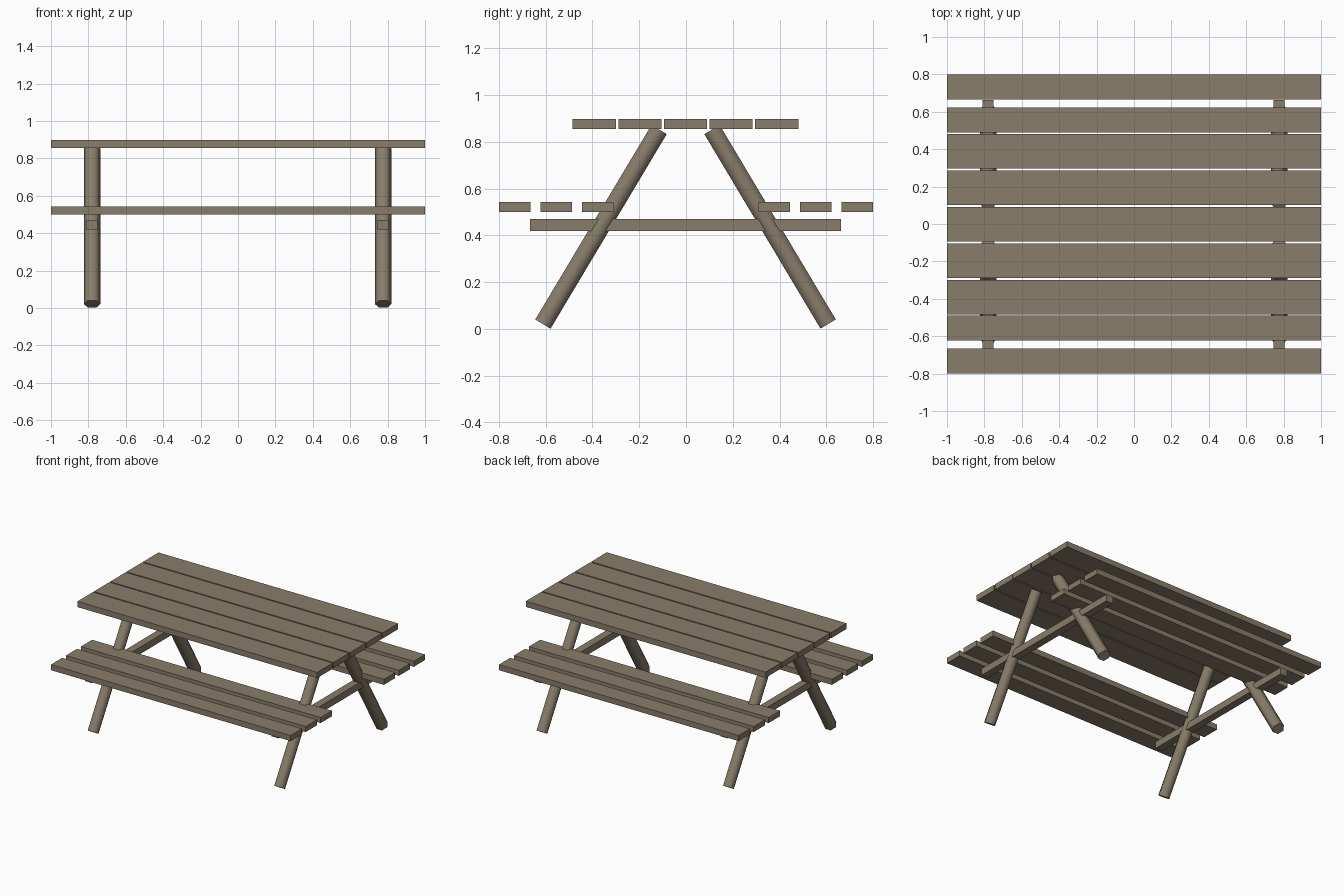
import bpy, math
from mathutils import Vector

if "Cube" in bpy.data.objects:
    bpy.data.objects.remove(bpy.data.objects["Cube"])

wood = bpy.data.materials.new("wood")
wood.diffuse_color = (0.25, 0.205, 0.145, 1)
wood.use_nodes = True
wood.node_tree.nodes["Principled BSDF"].inputs["Base Color"].default_value = wood.diffuse_color


def box(name, x, y, z):
    """Box from (min, max) ranges."""
    lo, hi = Vector((x[0], y[0], z[0])), Vector((x[1], y[1], z[1]))
    bpy.ops.mesh.primitive_cube_add(size=1, location=(lo + hi) / 2)
    ob = bpy.context.object
    ob.name = name
    ob.scale = hi - lo
    bpy.ops.object.transform_apply(location=False, rotation=False, scale=True)
    ob.data.materials.append(wood)


def leg(name, bottom, top, radius=0.044):
    """Six-sided smooth post between two points, corners facing +-x."""
    a, b = Vector(bottom), Vector(top)
    d = b - a
    bpy.ops.mesh.primitive_cylinder_add(
        vertices=6, radius=radius, depth=d.length, location=(a + b) / 2,
        rotation=(-math.atan2(d.y, d.z), 0, 0))
    ob = bpy.context.object
    ob.name = name
    # put corners on the x axis
    if max(v.co.x for v in ob.data.vertices) < radius * 0.95:
        for v in ob.data.vertices:
            v.co.x, v.co.y = -v.co.y, v.co.x
    bpy.ops.object.shade_smooth_by_angle(angle=math.radians(70))
    ob.data.materials.append(wood)


# table top planks
for i in range(5):
    c = -0.002 + (i - 2) * 0.195
    box(f"top_plank_{i + 1}", (-1, 1), (c - 0.0925, c + 0.0925), (0.856, 0.899))

# bench planks on both sides
for side, s in (("front", -1), ("back", 1)):
    for i in range(3):
        c = s * (0.377 + i * 0.178)
        box(f"{side}_bench_plank_{i + 1}", (-1, 1), (c - 0.067, c + 0.067), (0.501, 0.543))

# splayed legs and the cross braces through them
for end, x in (("left", -0.78), ("right", 0.776)):
    box(f"{end}_brace", (x - 0.029, x + 0.029), (-0.667, 0.664), (0.419, 0.471))
    leg(f"{end}_front_leg", (x, -0.612, 0.021), (x, -0.115, 0.853))
    leg(f"{end}_back_leg", (x, 0.608, 0.021), (x, 0.111, 0.853))
